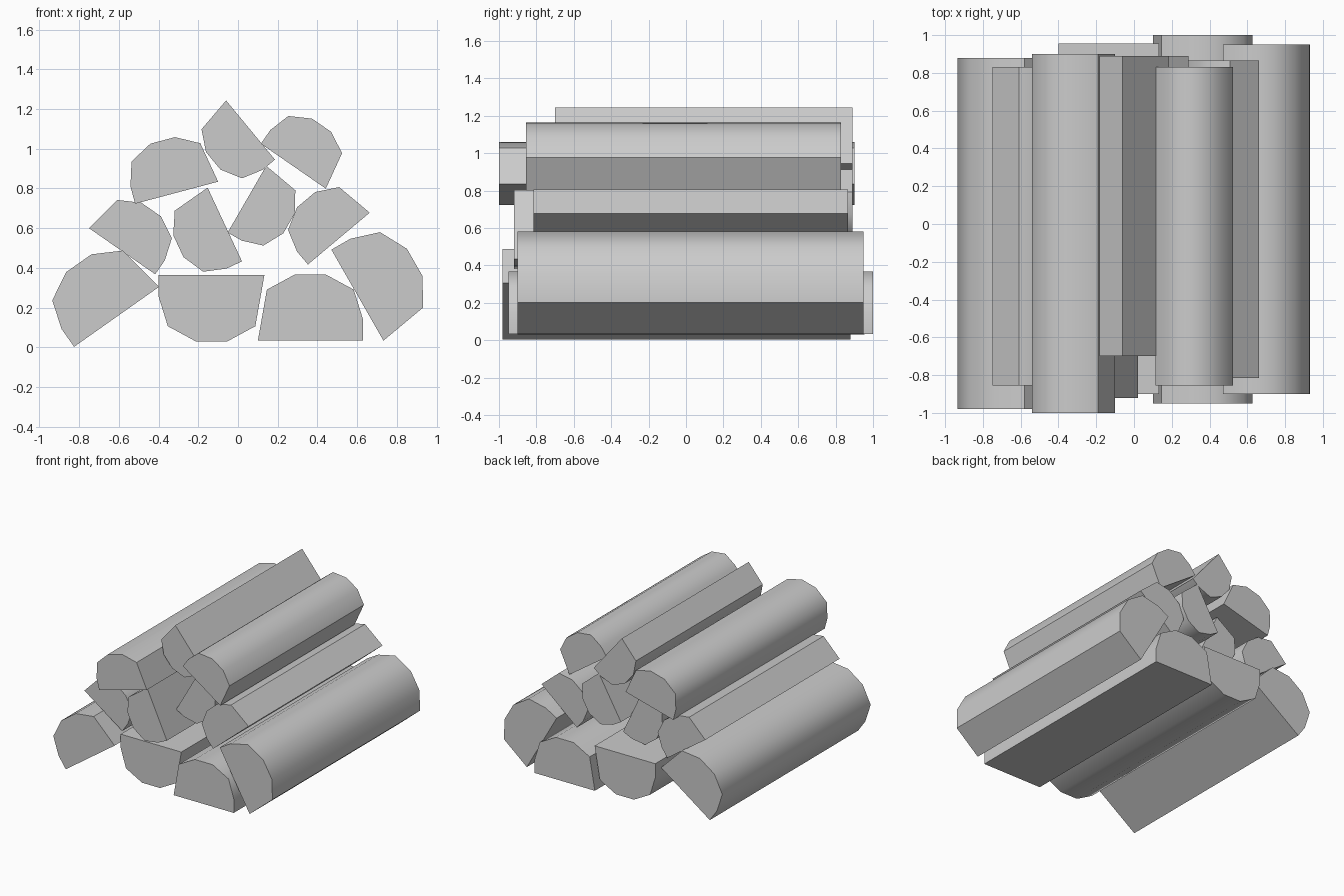
import bpy, bmesh, math
from mathutils import Vector

if "Cube" in bpy.data.objects:
    bpy.data.objects.remove(bpy.data.objects["Cube"])

# Shared split-log cross-section: (along the flat, bulge), in units of the flat's width
PROFILE = [(0, 0), (1, 0), (1, .21), (.914, .486), (.648, .63), (.352, .63), (.086, .486)]


def split_log(name, start, end, side, y0, y1):
    """Extrude the profile along y; the flat runs start->end in x,z, side picks the bulge."""
    s, d = Vector(start), Vector(end) - Vector(start)
    n = Vector((-d.y, d.x)) * side
    bm = bmesh.new()
    pts = [s + d * u + n * v for u, v in PROFILE]
    face = bm.faces.new([bm.verts.new((p.x, y0, p.y)) for p in pts])
    ext = bmesh.ops.extrude_face_region(bm, geom=[face], use_keep_orig=True)
    bmesh.ops.translate(bm, vec=(0, y1 - y0, 0),
                        verts=[g for g in ext["geom"] if isinstance(g, bmesh.types.BMVert)])
    bmesh.ops.recalc_face_normals(bm, faces=bm.faces)
    me = bpy.data.meshes.new(name)
    bm.to_mesh(me)
    bm.free()
    ob = bpy.data.objects.new(name, me)
    bpy.context.collection.objects.link(ob)
    bpy.ops.object.select_all(action='DESELECT')
    ob.select_set(True)
    bpy.context.view_layer.objects.active = ob
    bpy.ops.object.shade_smooth_by_angle(angle=math.radians(48))


LOGS = [
    # Bottom row, thick logs
    ("bottom_log_left", (-.397, .305), (-.825, .003), -1, -.98, .88),
    ("bottom_log_middle", (.133, .365), (-.399, .365), 1, -.90, .955),
    ("bottom_log_centre_right", (.10, .034), (.628, .034), 1, -.95, 1.0),
    ("bottom_log_right", (.732, .034), (.47, .492), -1, -.90, .95),
    # Middle row, thinner logs
    ("middle_log_left", (-.75, .60), (-.417, .368), 1, -.855, .83),
    ("middle_log_centre_left", (-.153, .804), (.02, .433), -1, -.92, .76),
    ("middle_log_centre_right", (.142, .914), (-.052, .578), 1, -.70, .89),
    ("middle_log_right", (.663, .678), (.352, .417), -1, -.815, .865),
    # Top row
    ("top_log_left", (-.10, .834), (-.518, .723), -1, -1.0, .90),
    ("top_log_middle", (-.06, 1.243), (.186, .945), -1, -.70, .89),
    ("top_log_right", (.442, .799), (.115, 1.025), -1, -.855, .83),
]
for log in LOGS:
    split_log(*log)
